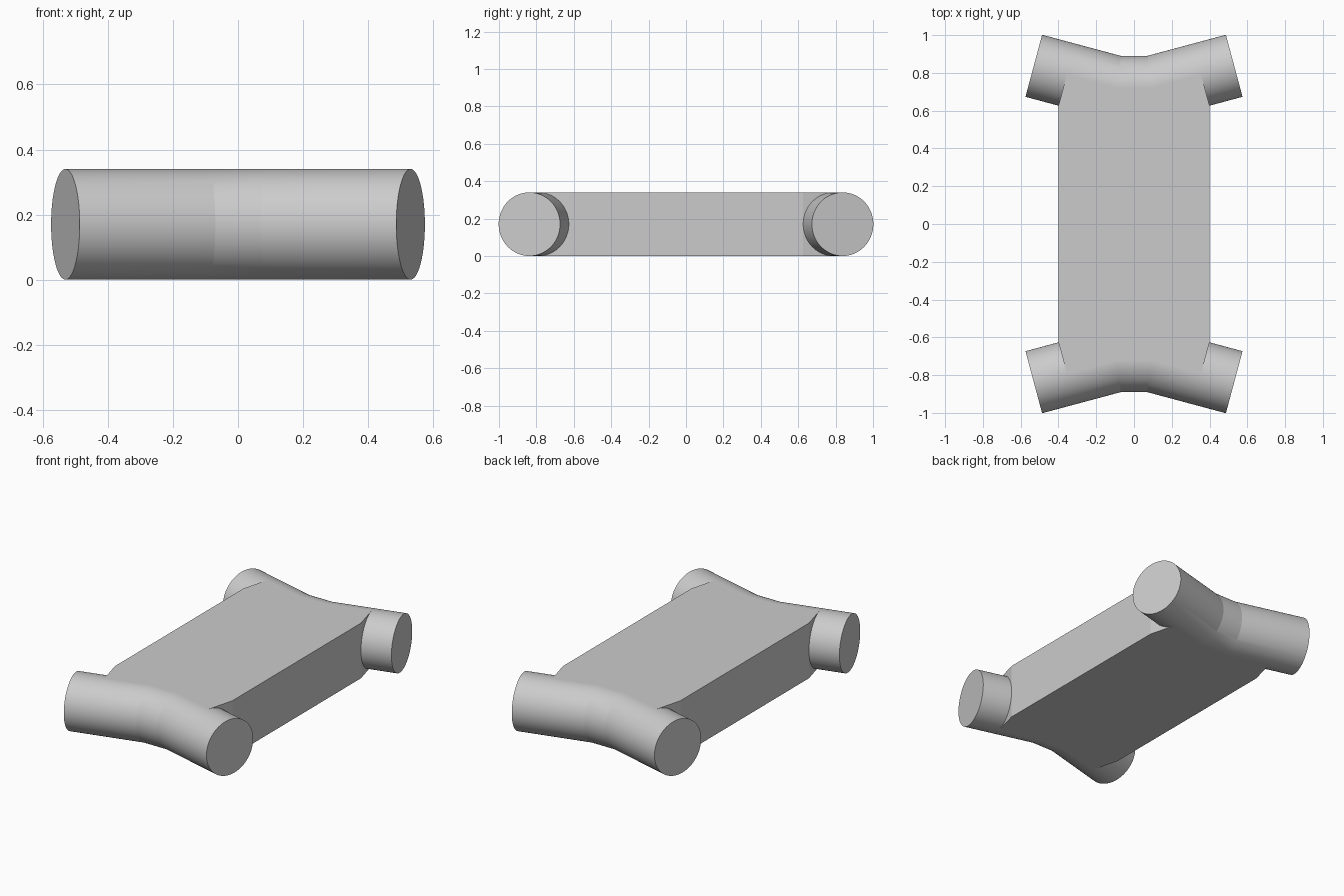
import bpy, bmesh, math
from mathutils import Vector

if "Cube" in bpy.data.objects:
    bpy.data.objects.remove(bpy.data.objects["Cube"])

R = 0.17                      # tube radius, also half the plate height
TILT = math.radians(15)       # sweep of the tube arms
BEND = Vector((0.092, 0.72, R))
ARM = Vector((math.cos(TILT), math.sin(TILT), 0))
NORMAL = Vector((-math.sin(TILT), math.cos(TILT), 0))
END = BEND + ARM * 0.454
SEGMENTS = 96

grey = bpy.data.materials.new("light grey")
grey.use_nodes = True
colour = (0.6, 0.6, 0.6, 1)
grey.diffuse_color = colour
grey.node_tree.nodes["Principled BSDF"].inputs["Base Color"].default_value = colour


def finish(bm, name, smooth):
    bmesh.ops.recalc_face_normals(bm, faces=bm.faces)
    mesh = bpy.data.meshes.new(name)
    bm.to_mesh(mesh)
    bm.free()
    mesh.materials.append(grey)
    obj = bpy.data.objects.new(name, mesh)
    bpy.context.collection.objects.link(obj)
    if smooth:
        bpy.ops.object.select_all(action='DESELECT')
        obj.select_set(True)
        bpy.context.view_layer.objects.active = obj
        bpy.ops.object.shade_smooth_by_angle(angle=math.radians(10))


def flip(v, sx, sy):
    return Vector((v.x * sx, v.y * sy, v.z))


# Bent tube: four rings, mitred at the two bends, capped at both ends
def bent_tube(name, sy):
    bm = bmesh.new()
    half = TILT / 2
    mitre = Vector((-math.sin(half), math.cos(half), 0)) / math.cos(half)
    stations = [(END, NORMAL, -1), (BEND, mitre, -1), (BEND, mitre, 1), (END, NORMAL, 1)]
    rings = []
    for centre, across, sx in stations:
        ring = []
        for i in range(SEGMENTS):
            a = math.tau * i / SEGMENTS
            p = centre + across * R * math.cos(a) + Vector((0, 0, R * math.sin(a)))
            ring.append(bm.verts.new(flip(p, sx, sy)))
        rings.append(ring)
    for r0, r1 in zip(rings, rings[1:]):
        for i in range(SEGMENTS):
            j = (i + 1) % SEGMENTS
            bm.faces.new((r0[i], r0[j], r1[j], r1[i]))
    bm.faces.new(rings[0])
    bm.faces.new(rings[-1])
    finish(bm, name, True)


bent_tube("front_tube", -1)
bent_tube("back_tube", 1)

# Thick plate whose ends follow the tube axes, with corners cut square to the arms
shoulder = BEND + ARM * 0.273
corner = shoulder - NORMAL * R
quarter = [corner, shoulder, BEND]
outline = [flip(p, 1, 1) for p in quarter]
outline += [flip(p, -1, 1) for p in reversed(quarter)]
outline += [flip(p, -1, -1) for p in quarter]
outline += [flip(p, 1, -1) for p in reversed(quarter)]
bm = bmesh.new()
base = bm.faces.new([bm.verts.new((p.x, p.y, 0)) for p in outline])
top = bmesh.ops.extrude_face_region(bm, geom=[base], use_keep_orig=True)["geom"]
bmesh.ops.translate(bm, vec=(0, 0, 2 * R),
                    verts=[g for g in top if isinstance(g, bmesh.types.BMVert)])
finish(bm, "centre_plate", False)
